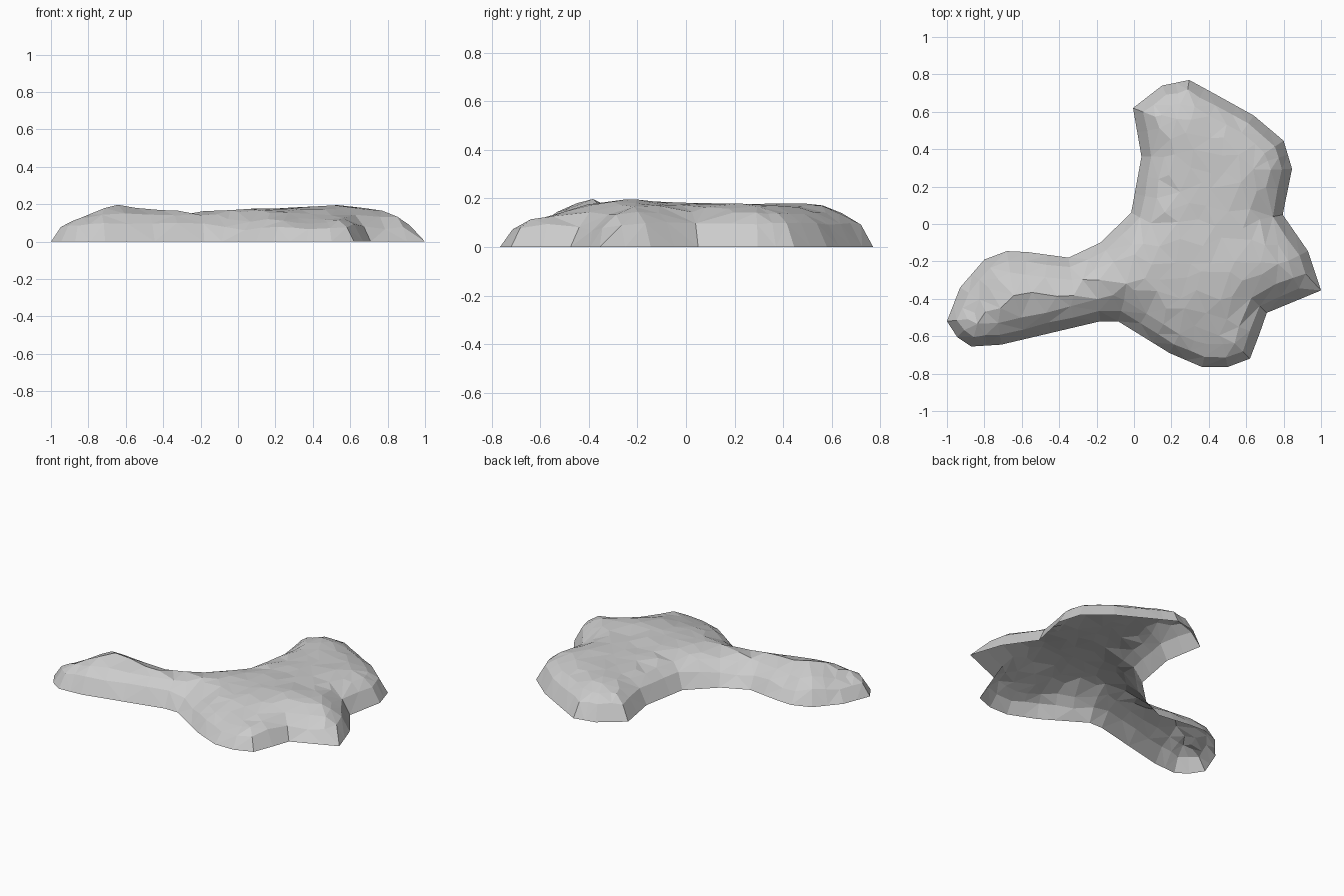
import bpy
import math
import random
from mathutils import Vector
from mathutils.geometry import delaunay_2d_cdt, intersect_point_line

random.seed(7)

default_cube = bpy.data.objects.get("Cube")
if default_cube:
    bpy.data.objects.remove(default_cube, do_unlink=True)

# Ground outline of the rock, clockwise from the tip of the arm
CORNERS = [Vector(p) for p in (
    (-1, -.52), (-.93, -.34), (-.8, -.19), (-.68, -.145), (-.57, -.15),
    (-.35, -.18), (-.18, -.1), (-.015, .06), (.04, .36), (-.005, .62),
    (.15, .74), (.295, .77), (.46, .68), (.64, .58), (.8, .445),
    (.845, .295), (.795, .05), (.93, -.145), (1, -.355), (.71, -.475),
    (.67, -.59), (.62, -.72), (.5, -.765), (.365, -.765), (.19, -.69),
    (-.085, -.52), (-.18, -.52), (-.71, -.645), (-.87, -.655), (-.945, -.605))]

# Long sides are split so that the slopes stay even along them
OUTLINE = []
for a, b in zip(CORNERS, CORNERS[1:] + CORNERS[:1]):
    parts = math.ceil((b - a).length / .14)
    OUTLINE += [a.lerp(b, k / parts) for k in range(parts)]
COUNT = len(OUTLINE)

# Height of the slope against distance from the outline
PROFILE = [(0, 0), (.05, .095), (.11, .138), (.17, .165), (.26, .176), (1, .18)]


def edge_distance(p):
    best = 9.0
    for i in range(COUNT):
        a, b = OUTLINE[i - 1], OUTLINE[i]
        t = intersect_point_line(p, a, b)[1]
        best = min(best, (p - a.lerp(b, min(max(t, 0), 1))).length)
    return best


def inside(p):
    hit = False
    for i in range(COUNT):
        a, b = OUTLINE[i - 1], OUTLINE[i]
        if (a.y > p.y) != (b.y > p.y):
            if p.x < a.x + (p.y - a.y) * (b.x - a.x) / (b.y - a.y):
                hit = not hit
    return hit


def slope(d):
    for (d0, z0), (d1, z1) in zip(PROFILE, PROFILE[1:]):
        if d <= d1:
            return z0 + (z1 - z0) * (d - d0) / (d1 - d0)


def bump(p, x, y, radius):
    return math.exp(-((p.x - x) ** 2 + (p.y - y) ** 2) / radius ** 2)


def height(p):
    # Gentler flanks: back of the arm, left of the lobe, below the right wing
    gentle = .35 * bump(p, -.6, -.17, .15) + .35 * bump(p, -.28, -.17, .15)
    gentle += .35 * bump(p, .03, -.58, .14) + .35 * bump(p, .83, -.41, .13)
    gentle += .2 * bump(p, .4, -.75, .15)
    scale = 1 + .17 * bump(p, -.66, -.38, .14)      # knuckle on the arm
    scale -= .28 * bump(p, -.87, -.42, .13)         # low tip of the arm
    scale += .06 * bump(p, -.28, -.33, .15)         # ridge of the arm
    scale += .12 * bump(p, .5, -.3, .2)             # brow above the front lobe
    scale -= .3 * bump(p, .38, -.61, .21)           # lower front lobe
    scale -= .2 * bump(p, -.02, -.47, .1)           # crease between arm and lobe
    scale -= .25 * bump(p, .72, -.42, .06)          # notch beside the lobe
    return slope(edge_distance(p) * (1 - gentle)) * scale


# Rings that follow the outline inwards, then loose points over the top
points = list(OUTLINE)


def add_point(p, clearance, gap):
    clear = inside(p) and edge_distance(p) > clearance
    if clear and all((p - q).length > gap for q in points):
        points.append(p)


for inset in (.05, .11):
    for i in range(COUNT):
        a, b, c = OUTLINE[i - 1], OUTLINE[i], OUTLINE[(i + 1) % COUNT]
        along = ((b - a).normalized() + (c - b).normalized()).normalized()
        reach = inset * random.uniform(1, 1.15)
        add_point(b + Vector((along.y, -along.x)) * reach, inset * .85, .035)

STEP = .11
for row in range(-8, 9):
    for col in range(-9, 10):
        p = Vector(((col + row % 2 / 2) * STEP, row * STEP * .87))
        p += Vector((random.uniform(-.3, .3), random.uniform(-.3, .3))) * STEP
        add_point(p, .13, .05)

rim = [(i, (i + 1) % COUNT) for i in range(COUNT)]
flat, _, faces, *_ = delaunay_2d_cdt(points, rim, [], 1, 1e-5)

# Lift the sheet into an open shell, with slight unevenness on top
verts = []
for p in flat:
    z = height(p)
    if z > .03:
        z += random.uniform(-.004, .004)
    verts.append((p.x, p.y, 0 if z < .001 else z))

mesh = bpy.data.meshes.new("rock_shell")
mesh.from_pydata(verts, [], [list(f) for f in faces])
mesh.update()

# Plain grey stone
stone = bpy.data.materials.new("grey_stone")
stone.use_nodes = True
colour = (.6, .6, .6, 1)
stone.diffuse_color = colour
stone.node_tree.nodes["Principled BSDF"].inputs["Base Color"].default_value = colour
mesh.materials.append(stone)

rock = bpy.data.objects.new("rock_shell", mesh)
bpy.context.collection.objects.link(rock)
